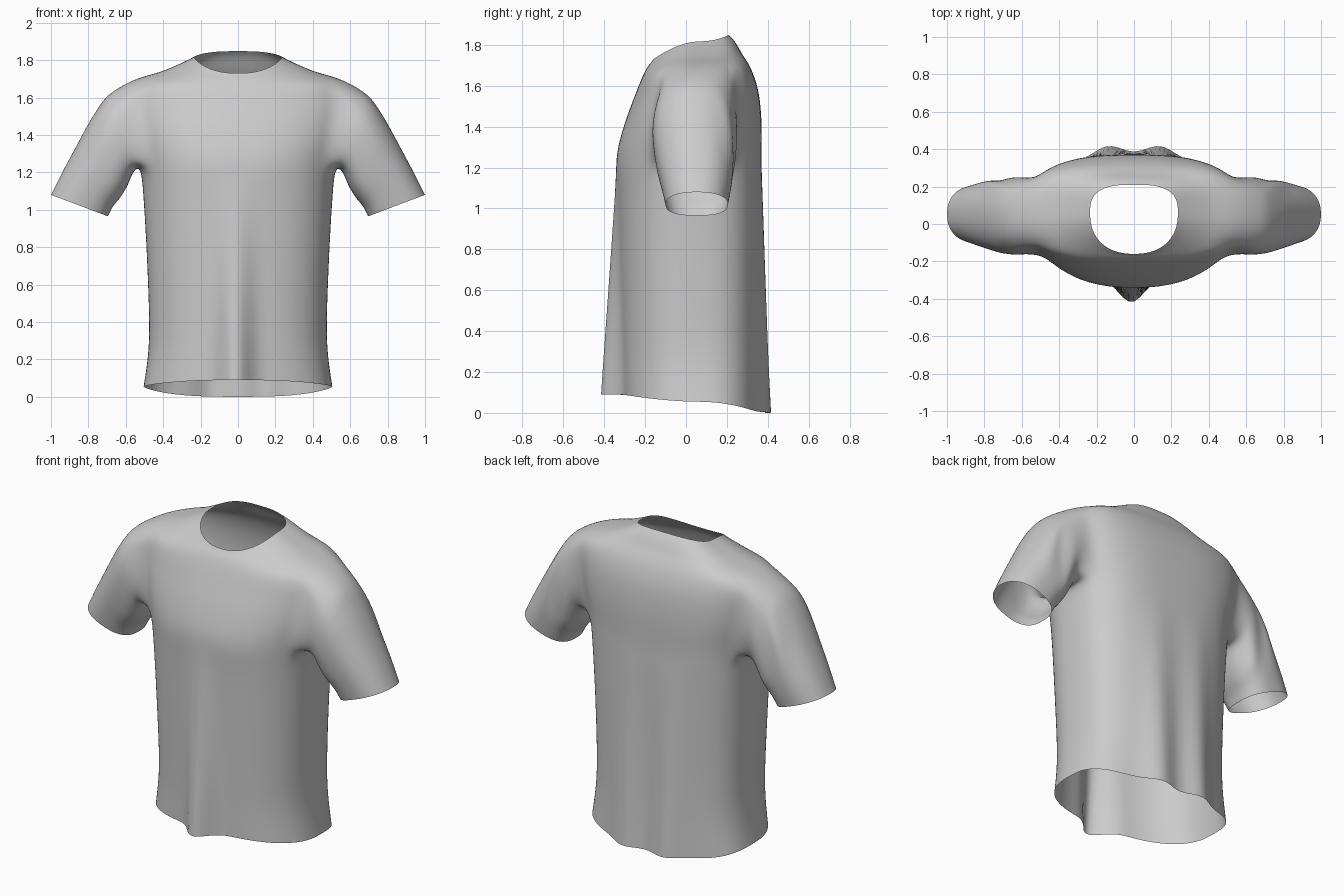
import bpy, bmesh
from math import sin, cos, pi, exp
from mathutils import Vector

cube = bpy.data.objects.get("Cube")
if cube:
    bpy.data.objects.remove(cube)

COLS, STEPS, REACH = 72, 3, 6      # columns round the body, rows per span, half armhole width
ARMPIT, SHOULDER = 4, 7            # body sections that bound the armhole

# Body sections: half width, y at front, side and back, then z at front, side and back
BODY = [
    (.505, -.31, .05, .36, .09, .055, 0),
    (.475, -.315, .04, .36, .32, .3, .28),
    (.485, -.325, .03, .365, .7, .7, .7),
    (.505, -.335, .03, .37, 1.06, 1.06, 1.06),
    (.525, -.34, .03, .37, 1.25, 1.25, 1.25),
    (.57, -.305, .03, .37, 1.4, 1.4, 1.42),
    (.6, -.255, .04, .355, 1.54, 1.55, 1.57),
    (.595, -.215, .05, .32, 1.64, 1.68, 1.68),
    (.42, -.19, .05, .275, 1.69, 1.735, 1.755),
    (.30, -.17, .055, .24, 1.715, 1.785, 1.815),
    (.235, -.16, .06, .21, 1.73, 1.817, 1.848),
]
# Sleeve sections: top x, top z, bottom x, bottom z, front y, back y
SLEEVE = [
    (.69, 1.63, .555, 1.215, -.17, .25),
    (.78, 1.495, .59, 1.13, -.16, .245),
    (.865, 1.34, .63, 1.065, -.14, .235),
    (.94, 1.2, .67, 1.015, -.118, .22),
    (1.0, 1.08, .695, .965, -.1, .205),
]


def resample(keys):
    """Catmull-Rom interpolation of the section table."""
    rows = []
    for i in range(len(keys) - 1):
        quad = [keys[max(0, min(len(keys) - 1, i + k))] for k in (-1, 0, 1, 2)]
        for s in range(STEPS):
            t = s / STEPS
            rows.append([b + .5 * t * (c - a + t * (2*a - 5*b + 4*c - d + t * (3*(b - c) + d - a)))
                         for a, b, c, d in zip(*quad)])
    return rows + [list(keys[-1])]


def power(value, p):
    return abs(value) ** p * (1 if value > 0 else -1)


def body_point(row, angle):
    half, yf, ys, yb, zf, zs, zb = row
    c, s = cos(angle), sin(angle)
    # The back is squarer than the front
    bend, y_end, z_end = (.7, yb, zb) if s > 0 else (.87, yf, zf)
    x = half * power(c, bend)
    y = ys + (y_end - ys) * abs(s) ** bend
    z = zs + (z_end - zs) * abs(s) ** 1.5
    # Hanging folds: one in front, two behind, fading upwards
    fade = max(0, 1 - z / 1.2)
    if s < 0:
        y -= .14 * fade * exp(-((x + .015) / .075) ** 2)
    else:
        y += .065 * fade * exp(-((abs(x) - .13) / .1) ** 2)
    return Vector((x, y, z))


bm = bmesh.new()


def bridge(a, b):
    for i in range(len(a)):
        j = (i + 1) % len(a)
        bm.faces.new((a[i], a[j], b[j], b[i]))


# Body from hem to neck, left open at the armholes
rings = [[bm.verts.new(body_point(row, 2 * pi * i / COLS)) for i in range(COLS)]
         for row in resample(BODY)]
low, high = ARMPIT * STEPS, SHOULDER * STEPS


def in_armhole(r, i):
    return low <= r < high and any((i + REACH - side) % COLS < 2 * REACH for side in (0, COLS // 2))


for r in range(len(rings) - 1):
    for i in range(COLS):
        if not in_armhole(r, i):
            j = (i + 1) % COLS
            bm.faces.new((rings[r][i], rings[r][j], rings[r + 1][j], rings[r + 1][i]))

# Sleeves grown out of each armhole edge
for side in (1, -1):
    def vert(r, j):
        return rings[r][(j if side > 0 else COLS // 2 - j) % COLS]
    loop = [vert(high, j) for j in range(-REACH, REACH)]
    loop += [vert(r, REACH) for r in range(high, low, -1)]
    loop += [vert(low, j) for j in range(REACH, -REACH, -1)]
    loop += [vert(r, -REACH) for r in range(low, high)]
    n = len(loop)
    for k, (xt, zt, xb, zb, yf, yb) in enumerate(resample(SLEEVE)):
        wrinkle = .011 * exp(-((k - 3) / 3) ** 2)
        ring = []
        for i in range(n):
            a = pi / 2 - 2 * pi * (i - REACH) / n
            # The underside hangs flatter than the top
            bend = .9 if sin(a) > 0 else .75
            s, c = power(sin(a), bend), power(cos(a), bend)
            gather = wrinkle * max(0, c) * cos(6 * a + k * .6)
            ring.append(bm.verts.new((side * ((xt + xb) / 2 + (xt - xb) / 2 * s),
                                      (yf + yb) / 2 + (yb - yf) / 2 * c + gather,
                                      (zt + zb) / 2 + (zt - zb) / 2 * s)))
        bridge(loop, ring)
        loop = ring

# Ease the cloth round the armhole seams
seam = [v for v in bm.verts if .45 < abs(v.co.x) < .7 and v.co.z > 1.15]
for _ in range(3):
    bmesh.ops.smooth_vert(bm, verts=seam, factor=.5, use_axis_x=True, use_axis_y=True, use_axis_z=True)
bmesh.ops.recalc_face_normals(bm, faces=bm.faces)

mesh = bpy.data.meshes.new("shirt")
bm.to_mesh(mesh)
bm.free()
shirt = bpy.data.objects.new("shirt", mesh)
bpy.context.collection.objects.link(shirt)
mesh.shade_smooth()
shirt.modifiers.new("smooth_cloth", 'SUBSURF').levels = 1

# Plain grey cloth
cloth = bpy.data.materials.new("light_grey_cloth")
cloth.use_nodes = True
grey = (.6, .6, .6, 1)
cloth.diffuse_color = grey
cloth.node_tree.nodes["Principled BSDF"].inputs["Base Color"].default_value = grey
mesh.materials.append(cloth)
